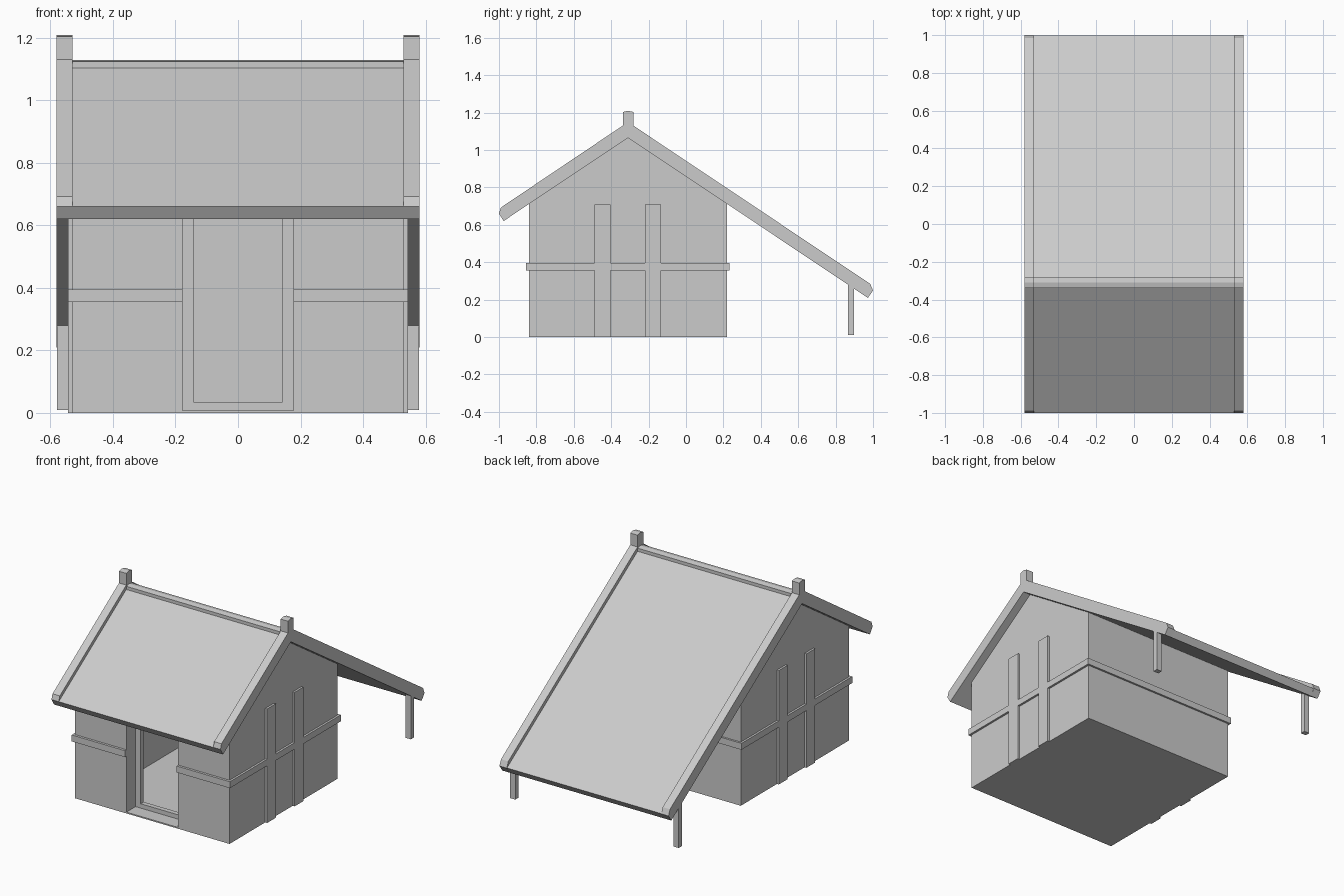
import bpy, bmesh

if "Cube" in bpy.data.objects:
    bpy.data.objects.remove(bpy.data.objects["Cube"])

RIDGE_Y, WALL_X, ROOF_X, RIM_X = -0.31, 0.53, 0.58, 0.53


def prism(name, profile, x0, x1):
    """Extrude a closed (y, z) profile from x0 to x1."""
    bm = bmesh.new()
    face = bm.faces.new([bm.verts.new((x0, y, z)) for y, z in profile])
    ext = bmesh.ops.extrude_face_region(bm, geom=[face])
    verts = [v for v in ext["geom"] if isinstance(v, bmesh.types.BMVert)]
    bmesh.ops.translate(bm, verts=verts, vec=(x1 - x0, 0, 0))
    bmesh.ops.recalc_face_normals(bm, faces=bm.faces)
    mesh = bpy.data.meshes.new(name)
    bm.to_mesh(mesh)
    bm.free()
    obj = bpy.data.objects.new(name, mesh)
    bpy.context.collection.objects.link(obj)
    return obj


def box(name, x0, x1, y0, y1, z0, z1):
    return prism(name, [(y0, z0), (y1, z0), (y1, z1), (y0, z1)], x0, x1)


def pair(name, profile, x0, x1):
    """Matching parts on the right and left sides."""
    prism(name + "_right", profile, x0, x1)
    prism(name + "_left", profile, -x1, -x0)


def rect(y0, y1, z0, z1):
    return [(y0, z0), (y1, z0), (y1, z1), (y0, z1)]


def cut(target, cutter):
    mod = target.modifiers.new("cut", "BOOLEAN")
    mod.operation, mod.solver, mod.object = "DIFFERENCE", "EXACT", cutter
    bpy.context.view_layer.objects.active = target
    bpy.ops.object.modifier_apply(modifier=mod.name)
    bpy.data.objects.remove(cutter)


# Gabled house body, hollowed out with a recessed doorway
body = prism("house_body", [(-0.84, 0), (0.22, 0), (0.22, 0.711),
                            (RIDGE_Y, 1.065), (-0.84, 0.711)], -WALL_X, WALL_X)
cut(body, prism("room_cutter", [(-0.74, 0.008), (0.12, 0.008), (0.12, 0.66),
                                (RIDGE_Y, 0.95), (-0.74, 0.66)], -0.43, 0.43))
cut(body, box("doorway_cutter", -0.178, 0.178, -0.9, -0.70, 0.008, 0.66))

# Door frame set back in the doorway
fy0, fy1 = -0.75, -0.72
for side, x in (("left", -0.18), ("right", 0.143)):
    box("door_jamb_" + side, x, x + 0.037, fy0, fy1, 0, 0.67)
box("door_sill", -0.143, 0.143, fy0, fy1, 0, 0.035)
box("door_lintel", -0.143, 0.143, fy0, fy1, 0.635, 0.67)

# Horizontal timber band round the walls, broken at the door
B0, B1, OUT = 0.355, 0.395, 0.543
pair("side_band", rect(-0.855, 0.232, B0, B1), WALL_X - 0.005, OUT)
pair("front_band", rect(-0.855, -0.835, B0, B1), 0.178, WALL_X - 0.005)
box("back_band", -0.525, 0.525, 0.215, 0.232, B0, B1)

# Vertical timbers on the side walls, above and below the band
for i, y in enumerate((-0.49, -0.22)):
    for part, z0, z1 in (("lower", 0, B0), ("upper", B1, 0.707)):
        pair(f"{part}_timber_{i}", rect(y, y + 0.085, z0, z1), WALL_X - 0.005, OUT)

# Roof panel with a long rear slope
prism("roof_panel", [(-0.975, 0.62), (RIDGE_Y, 1.065), (0.972, 0.209), (0.998, 0.248),
                     (RIDGE_Y, 1.122), (-1.0, 0.66)], -RIM_X, RIM_X)
# Raised rims along the gable edges
pair("roof_rim", [(-0.975, 0.62), (RIDGE_Y, 1.065), (0.972, 0.209), (1.0, 0.248),
                  (0.985, 0.284), (RIDGE_Y, 1.149), (-0.99, 0.692), (-1.0, 0.66)],
     RIM_X, ROOF_X)


def ridge_profile(z0, z1, rise):
    return [(RIDGE_Y - 0.028, z0), (RIDGE_Y + 0.028, z0), (RIDGE_Y + 0.028, z1),
            (RIDGE_Y, z1 + rise), (RIDGE_Y - 0.028, z1)]


# Ridge cap and end finials
prism("ridge_cap", ridge_profile(1.09, 1.123, 0.006), -RIM_X, RIM_X)
pair("ridge_finial", ridge_profile(1.09, 1.203, 0.006), RIM_X, ROOF_X)

# Posts under the rear eave
pair("rear_post", rect(0.867, 0.898, 0.01, 0.285), 0.543, ROOF_X - 0.001)
